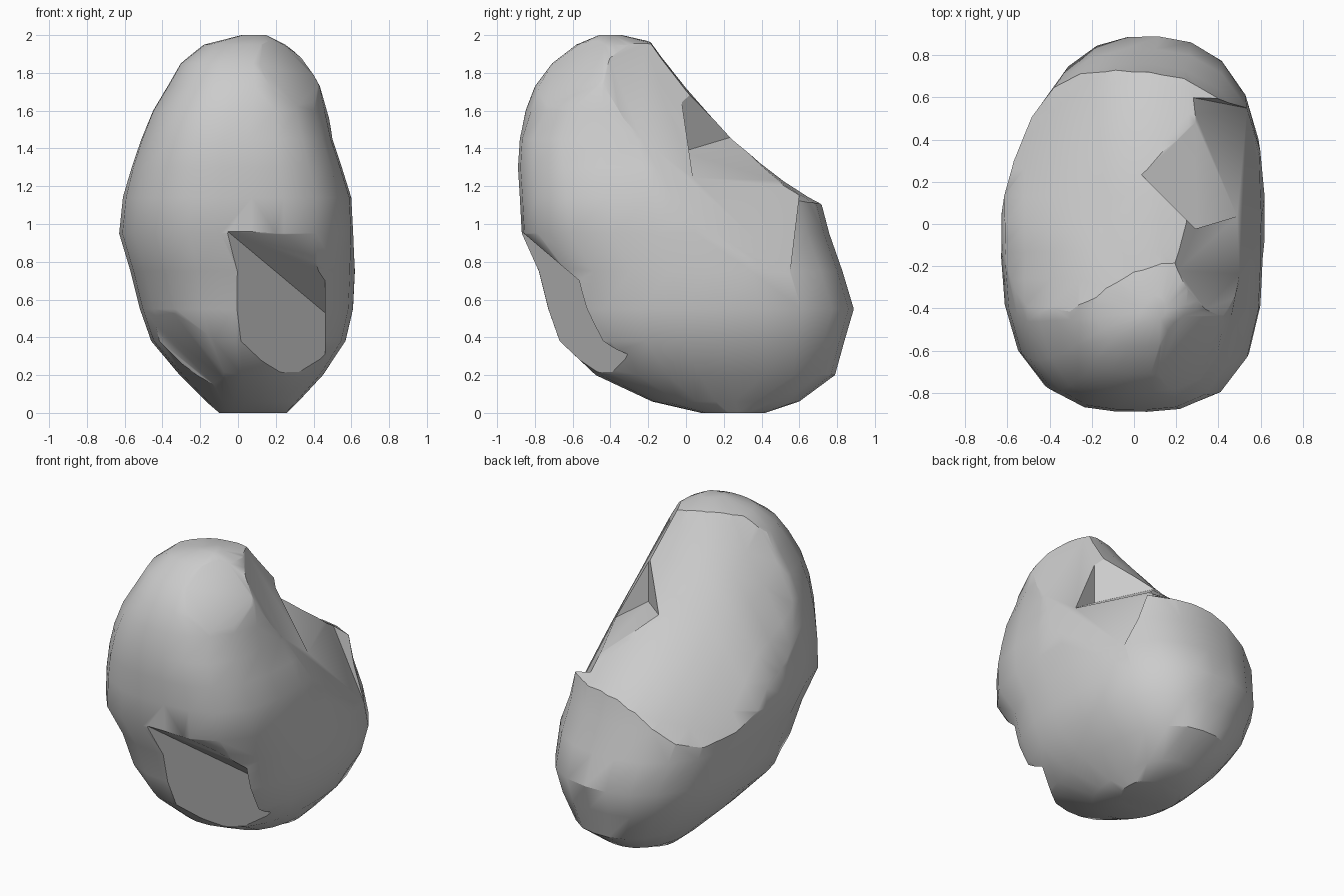
import bpy, bmesh, math
from mathutils import Vector

if "Cube" in bpy.data.objects:
    bpy.data.objects.remove(bpy.data.objects["Cube"])

def make_object(name, bm):
    bmesh.ops.recalc_face_normals(bm, faces=bm.faces)
    mesh = bpy.data.meshes.new(name)
    bm.to_mesh(mesh)
    bm.free()
    ob = bpy.data.objects.new(name, mesh)
    bpy.context.collection.objects.link(ob)
    return ob

def wedge(name, planes):
    """Big block trimmed to the region where n.p < d for every plane."""
    bm = bmesh.new()
    bmesh.ops.create_cube(bm, size=6)
    for n, d in planes:
        n = Vector(n)
        co = n * (d / n.length_squared)
        r = bmesh.ops.bisect_plane(bm, geom=bm.verts[:] + bm.edges[:] + bm.faces[:],
                                   plane_co=co, plane_no=n, clear_outer=True)
        edges = [e for e in r['geom_cut'] if isinstance(e, bmesh.types.BMEdge)]
        bmesh.ops.contextual_create(bm, geom=edges)
    return make_object(name, bm)

def above(n, d):
    return (tuple(-c for c in n), -d)

# Boulder body: horizontal slices (z, left, right, front, back)
slices = [
    (0.00, -0.10, 0.26, 0.08, 0.42), (0.06, -0.17, 0.32, -0.18, 0.60),
    (0.20, -0.31, 0.45, -0.48, 0.79), (0.38, -0.46, 0.57, -0.67, 0.84),
    (0.55, -0.52, 0.61, -0.73, 0.89), (0.75, -0.57, 0.62, -0.78, 0.83),
    (0.95, -0.63, 0.61, -0.87, 0.76), (1.14, -0.61, 0.60, -0.88, 0.71),
    (1.30, -0.57, 0.55, -0.89, 0.64), (1.45, -0.52, 0.50, -0.88, 0.52),
    (1.60, -0.46, 0.48, -0.85, 0.45), (1.73, -0.38, 0.45, -0.80, 0.35),
    (1.85, -0.31, 0.38, -0.71, 0.15), (1.95, -0.18, 0.25, -0.58, -0.12),
    (2.00, 0.02, 0.15, -0.46, -0.34)]
SEG = 24

def squareness(c, s, z):
    """Corner fullness of a slice, by quadrant."""
    if s > 0:
        return 2.6 if c > 0 else 2.25
    if c > 0:
        return 3.2 if 0.8 < z < 1.5 else 2.4
    return 2.8 if z > 0.3 else 2.3

bm = bmesh.new()
rings = []
for z, xl, xr, yf, yb in slices:
    ring = []
    for i in range(SEG):
        a = 2 * math.pi * (i + 0.5) / SEG
        c, s = math.cos(a), math.sin(a)
        p = squareness(c, s, z)
        k = (abs(c) ** p + abs(s) ** p) ** (-1 / p)
        ring.append(bm.verts.new(((xl + xr) / 2 + (xr - xl) / 2 * k * c,
                                  (yf + yb) / 2 + (yb - yf) / 2 * k * s, z)))
    rings.append(ring)
for lo, hi in zip(rings, rings[1:]):
    for i in range(SEG):
        j = (i + 1) % SEG
        bm.faces.new((lo[i], lo[j], hi[j], hi[i]))
bm.faces.new(rings[0][::-1])
bm.faces.new(rings[-1])
boulder = make_object("boulder", bm)

# Hollow slope on the upper back
bm = bmesh.new()
bmesh.ops.create_grid(bm, x_segments=20, y_segments=20, size=1.3)
for v in bm.verts:
    x, y, _ = v.co
    dx = x - 0.1
    z = 1.72 - 1.2 * y + 0.476 * y * y - (1.2 if dx < 0 else 0.6) * dx * dx
    if dx < 0 and y < 0:
        z += 1.5 * dx * min(-y, 0.5)
    v.co.z = z
top = bmesh.ops.extrude_face_region(bm, geom=bm.faces[:])
for v in top['geom']:
    if isinstance(v, bmesh.types.BMVert):
        v.co.z = 6
slope = make_object("slope_cutter", bm)

# Chipped faces: right gully and saddle, two undercuts at the front, crown chamfer
back_stop = ((0, 1, -0.12), 0.46)
cutters = [
    slope,
    wedge("gully_cutter", [above((0.8, 0.37, 0.45), 0.965), back_stop]),
    wedge("saddle_cutter", [above((0.6, 0.3, 1), 1.55), above((1, 1, 0), 0.27),
                            above((-0.3, 1, 0), -0.11), back_stop]),
    wedge("right_undercut_cutter", [above((0.6, -0.78, -0.2), 0.455),
                                    ((0, 0.85, 1), 0.22), ((1, 0, 0), 0.46)]),
    wedge("left_undercut_cutter", [above((-0.3, -0.8, -0.5), 0.2), ((0.85, 0.65, 1), -0.15)]),
    wedge("crown_cutter", [above((0.6, -0.5, 0.6), 1.53)]),
]
bpy.context.view_layer.objects.active = boulder
boulder.select_set(True)
for cutter in cutters:
    mod = boulder.modifiers.new(cutter.name, 'BOOLEAN')
    mod.operation = 'DIFFERENCE'
    mod.solver = 'EXACT'
    mod.object = cutter
    bpy.ops.object.modifier_apply(modifier=mod.name)
    bpy.data.objects.remove(cutter)

bpy.ops.object.shade_smooth_by_angle(angle=math.radians(32))
